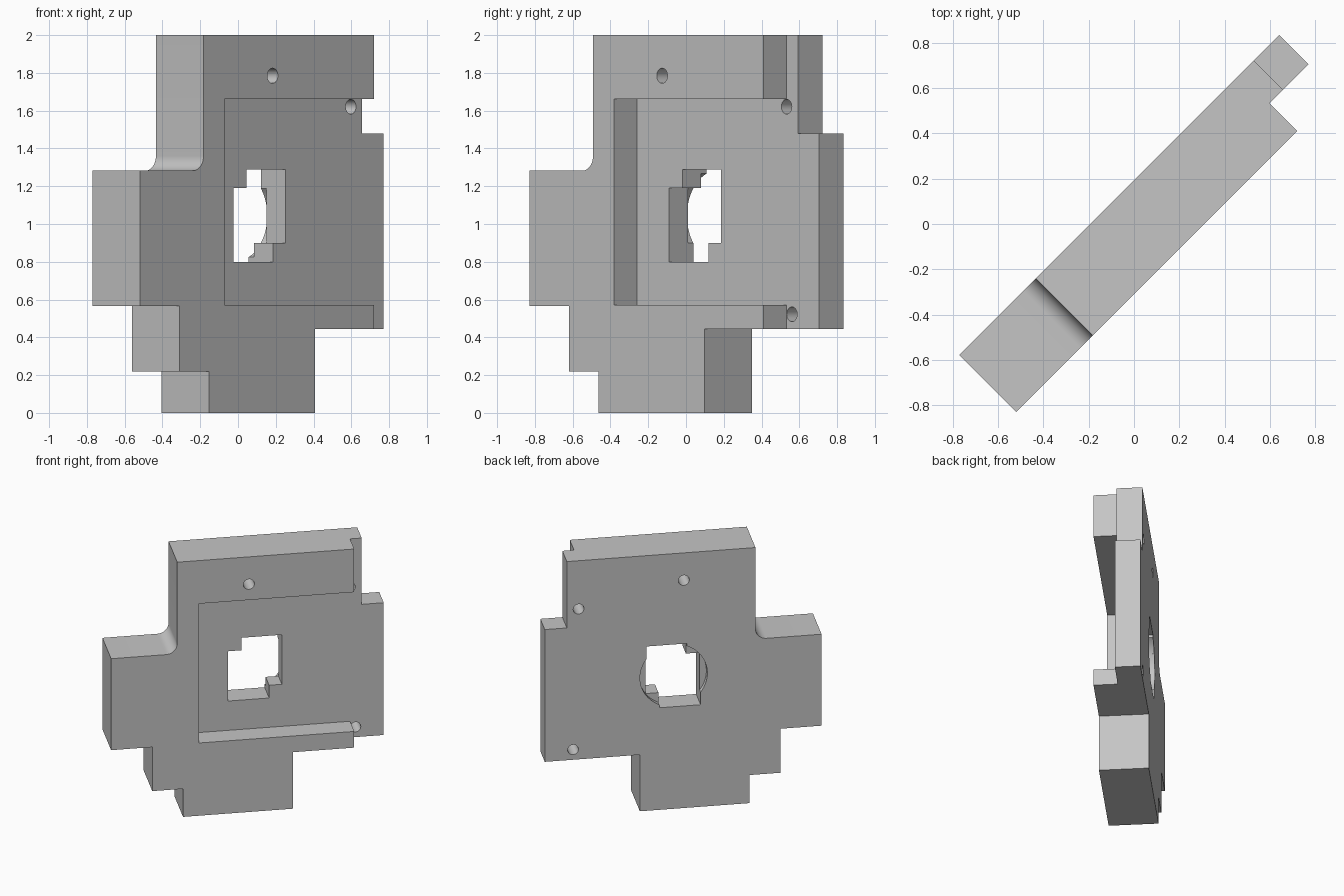
import bpy, bmesh
from math import sin, cos, pi, radians

cube = bpy.data.objects.get("Cube")
if cube:
    bpy.data.objects.remove(cube, do_unlink=True)

# Plate depth levels: local -y is the working face, +y the rear
FRONT, LEDGE, REAR = -0.219, -0.046, 0.137

grey = bpy.data.materials.new("machined grey")
grey.use_nodes = True
grey.diffuse_color = (0.56, 0.56, 0.56, 1)
grey.node_tree.nodes["Principled BSDF"].inputs["Base Color"].default_value = grey.diffuse_color


def prism(name, outline, y0, y1):
    """Extrude an x-z outline from depth y0 to y1."""
    bm = bmesh.new()
    face = bm.faces.new([bm.verts.new((x, y0, z)) for x, z in outline])
    moved = bmesh.ops.extrude_face_region(bm, geom=[face])["geom"]
    bmesh.ops.translate(bm, vec=(0, y1 - y0, 0),
                        verts=[v for v in moved if isinstance(v, bmesh.types.BMVert)])
    bmesh.ops.recalc_face_normals(bm, faces=bm.faces)
    mesh = bpy.data.meshes.new(name)
    bm.to_mesh(mesh)
    bm.free()
    mesh.materials.append(grey)
    obj = bpy.data.objects.new(name, mesh)
    bpy.context.collection.objects.link(obj)
    return obj


def arc(x, z, r, a0, a1, n):
    return [(x + r * cos(a0 + (a1 - a0) * i / n), z + r * sin(a0 + (a1 - a0) * i / n))
            for i in range(n + 1)]


def circle(x, z, r, n):
    return arc(x, z, r, 0, 2 * pi, n)[:-1]


def box(x0, x1, z0, z1):
    return [(x0, z0), (x1, z0), (x1, z1), (x0, z1)]


def cut(target, outline, y0, y1):
    cutter = prism("cutter", outline, y0, y1)
    cutter.hide_render = True
    mod = target.modifiers.new("cut", "BOOLEAN")
    mod.operation, mod.solver, mod.object = "DIFFERENCE", "EXACT", cutter
    bpy.context.view_layer.objects.active = target
    bpy.ops.object.modifier_apply(modifier=mod.name)
    bpy.data.objects.remove(cutter, do_unlink=True)


# Stepped plate with a filleted inner corner on the left arm
outline = [(-0.435, 0), (0.357, 0), (0.357, 0.443), (1.043, 0.443), (1.043, 1.48),
           (0.884, 1.48), (0.884, 2), (-0.477, 2)]
outline += arc(-0.557, 1.362, 0.08, 0, -pi / 2, 12)
outline += [(-0.954, 1.282), (-0.954, 0.565), (-0.657, 0.565), (-0.657, 0.22), (-0.435, 0.22)]
plate = prism("mounting_plate", outline, FRONT, REAR)

# Rebated edge and open-sided recess on the working face
step = [(0.8, -0.1), (1.2, -0.1), (1.2, 2.1), (0.8, 2.1), (0.8, 1.662),
        (-0.32, 1.662), (-0.32, 0.57), (0.8, 0.57)]
cut(plate, step, FRONT - 0.1, LEDGE)

# Notched window through the plate
window = [(-0.081, 0.8), (0.216, 0.8), (0.216, 0.9), (0.308, 0.9),
          (0.308, 1.288), (0.018, 1.288), (0.018, 1.19), (-0.081, 1.19)]
cut(plate, window, FRONT - 0.1, REAR + 0.1)

# Shallow round counterbore on the rear
cut(plate, circle(0.113, 1.044, 0.243, 64), REAR - 0.041, REAR + 0.1)

# Bolt holes
cut(plate, circle(0.04, 1.785, 0.04, 24), FRONT - 0.1, REAR + 0.1)
for x, z in ((0.799, 1.621), (0.839, 0.522)):
    cut(plate, circle(x, z, 0.039, 24), LEDGE - 0.0005, REAR + 0.1)

# Turn the plate to its diagonal stance
plate.rotation_euler.z = radians(45)
bpy.ops.object.select_all(action="DESELECT")
plate.select_set(True)
bpy.context.view_layer.objects.active = plate
bpy.ops.object.transform_apply(location=False, rotation=True, scale=False)
bpy.ops.object.shade_smooth_by_angle(angle=radians(30))
